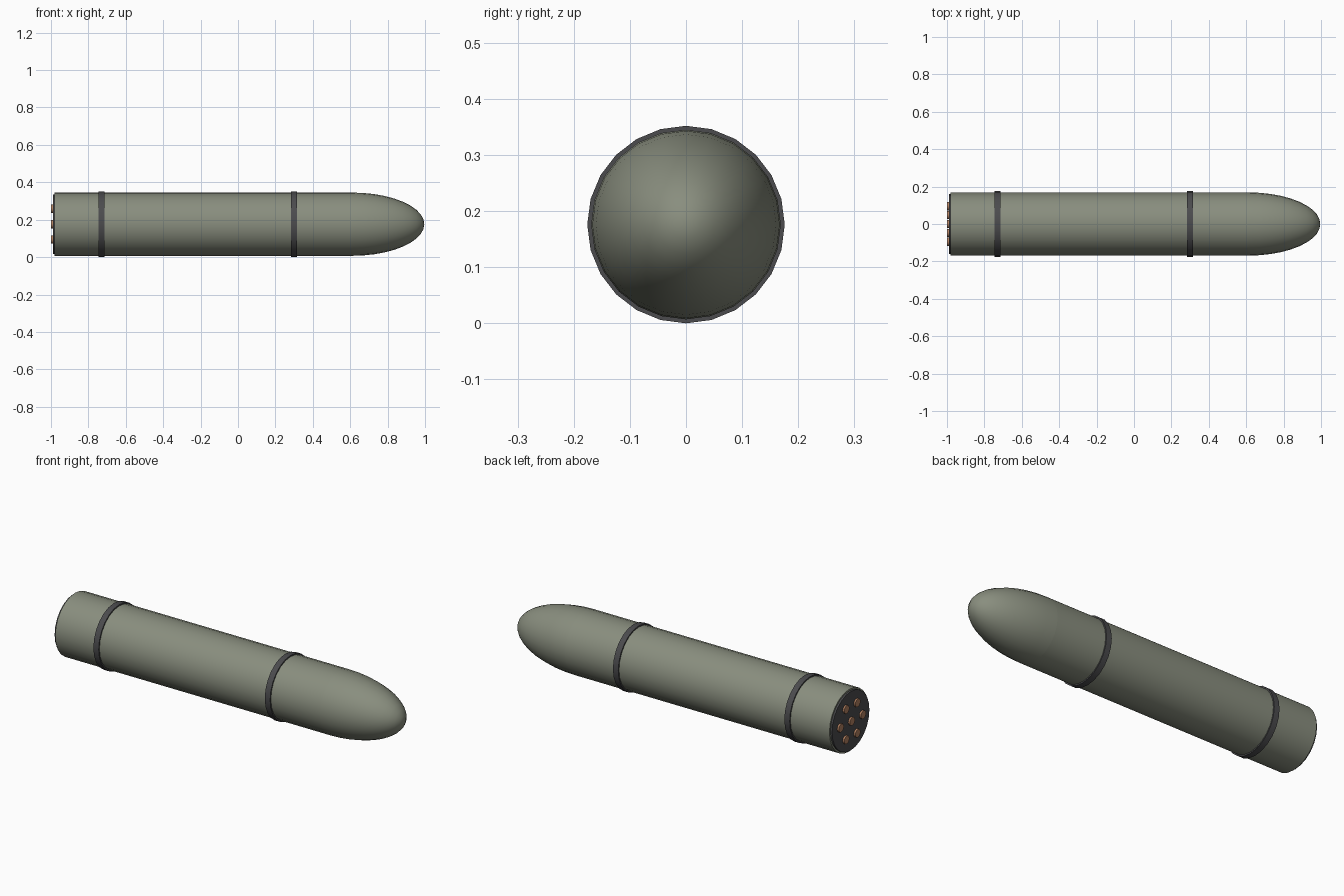
import bpy, bmesh, math

if "Cube" in bpy.data.objects:
    bpy.data.objects.remove(bpy.data.objects["Cube"])

CZ = 0.176   # axis height


def material(name, rgb):
    m = bpy.data.materials.new(name)
    m.diffuse_color = (*rgb, 1)
    m.use_nodes = True
    m.node_tree.nodes["Principled BSDF"].inputs["Base Color"].default_value = m.diffuse_color
    return m


OLIVE = material("olive", (0.25, 0.27, 0.21))
DARK = material("dark_grey", (0.07, 0.07, 0.075))
COPPER = material("copper", (0.45, 0.22, 0.12))


def lathe(name, profile, mat, sides=24, y=0.0, z=CZ, angle=35):
    """Revolve (x, radius) points around an axis parallel to x."""
    bm = bmesh.new()
    rings = []
    for x, r in profile:
        if r == 0:
            rings.append([bm.verts.new((x, y, z))] * sides)
        else:
            rings.append([bm.verts.new((x, y + r * math.sin(2 * math.pi * i / sides),
                                        z + r * math.cos(2 * math.pi * i / sides)))
                          for i in range(sides)])
    for a, b in zip(rings, rings[1:]):
        for i in range(sides):
            j = (i + 1) % sides
            bm.faces.new(list(dict.fromkeys((a[i], a[j], b[j], b[i]))))
    bmesh.ops.recalc_face_normals(bm, faces=bm.faces)
    me = bpy.data.meshes.new(name)
    bm.to_mesh(me)
    bm.free()
    me.materials.append(mat)
    ob = bpy.data.objects.new(name, me)
    bpy.context.collection.objects.link(ob)
    bpy.ops.object.select_all(action='DESELECT')
    ob.select_set(True)
    bpy.context.view_layer.objects.active = ob
    bpy.ops.object.shade_smooth_by_angle(angle=math.radians(angle))
    return ob


# Main tube
lathe("body", [(-0.98, 0), (-0.98, 0.169), (0.61, 0.169), (0.61, 0)], OLIVE)

# Rounded nose: half ellipsoid
steps = 10
nose = [(0.61 + 0.386 * math.sin(k * math.pi / 2 / steps),
         0.169 * math.cos(k * math.pi / 2 / steps)) for k in range(steps)]
lathe("nose", nose + [(0.996, 0)], OLIVE)

# Raised bands
for label, x in (("rear", -0.73), ("front", 0.30)):
    lathe(label + "_band", [(x - 0.016, 0.165), (x - 0.016, 0.176),
                            (x + 0.016, 0.176), (x + 0.016, 0.165)], DARK)

# Rear plate
lathe("rear_plate", [(-0.99, 0), (-0.99, 0.16), (-0.975, 0.16)], DARK)

# Contact studs: one central, six around it
spots = [(0, 0)] + [(0.095 * math.cos(k * math.pi / 3), 0.095 * math.sin(k * math.pi / 3))
                    for k in range(6)]
for n, (y, dz) in enumerate(spots):
    lathe(f"contact_stud_{n + 1}", [(-1.0, 0), (-1.0, 0.022), (-0.985, 0.022)],
          COPPER, sides=12, y=y, z=CZ + dz)
